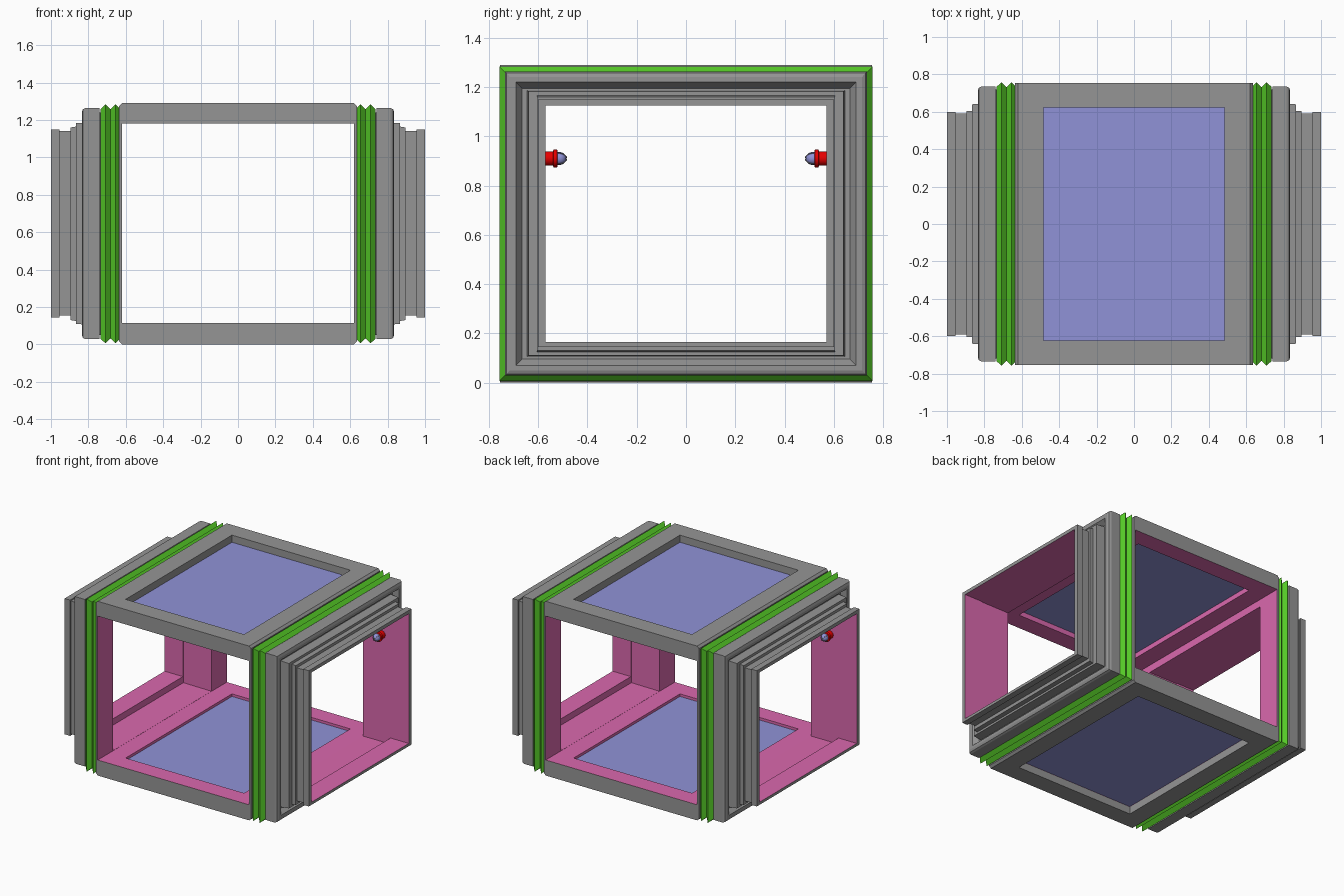
import bpy, bmesh, math
from mathutils import Matrix, Vector

if "Cube" in bpy.data.objects:
    bpy.data.objects.remove(bpy.data.objects["Cube"])


def material(name, rgb):
    m = bpy.data.materials.new(name)
    m.diffuse_color = (*rgb, 1)
    m.use_nodes = True
    m.node_tree.nodes["Principled BSDF"].inputs["Base Color"].default_value = m.diffuse_color
    return m


GREY = material("grey", (0.3, 0.3, 0.3))
GREEN = material("green", (0.09, 0.58, 0.02))
PINK = material("pink", (0.7, 0.14, 0.42))
BLUE = material("blue_glass", (0.28, 0.29, 0.68))
RED = material("red", (0.8, 0.0, 0.0))


def finish(bm, name, mats):
    bmesh.ops.recalc_face_normals(bm, faces=bm.faces[:])
    me = bpy.data.meshes.new(name)
    bm.to_mesh(me)
    bm.free()
    for m in mats:
        me.materials.append(m)
    ob = bpy.data.objects.new(name, me)
    bpy.context.collection.objects.link(ob)
    return ob


def ring(name, rects, mats, second=()):
    """Closed loop of 4-corner sections; segments listed in second use material 1."""
    bm = bmesh.new()
    loops = [[bm.verts.new(p) for p in r] for r in rects]
    for i, a in enumerate(loops):
        b = loops((i + 1) % len(loops)) if callable(loops) else loops[(i + 1) % len(loops)]
        for j in range(4):
            k = (j + 1) % 4
            f = bm.faces.new((a[j], a[k], b[k], b[j]))
            f.material_index = 1 if i in second else 0
    return finish(bm, name, mats)


def rect_x(x, hy, z0, z1):
    return [(x, -hy, z0), (x, hy, z0), (x, hy, z1), (x, -hy, z1)]


def rect_z(z, hx, hy):
    return [(-hx, -hy, z), (hx, -hy, z), (hx, hy, z), (-hx, hy, z)]


def box(name, size, loc, mat):
    bm = bmesh.new()
    bmesh.ops.create_cube(bm, size=1)
    bmesh.ops.scale(bm, vec=size, verts=bm.verts)
    bmesh.ops.translate(bm, vec=loc, verts=bm.verts)
    return finish(bm, name, [mat])


# End housings: stepped grey outside, pink lining inside
housing = [
    (.62, .755, 0, 1.29), (.635, .755, .015, 1.275), (.635, .72, .05, 1.24),
    (.74, .72, .05, 1.24), (.74, .735, .028, 1.264), (.815, .735, .028, 1.264),
    (.829, .729, .034, 1.258), (.835, .715, .05, 1.24), (.835, .69, .07, 1.22),
    (.80, .665, .095, 1.195), (.80, .645, .105, 1.187), (.865, .64, .11, 1.183),
    (.865, .605, .125, 1.165), (.895, .605, .13, 1.16), (.895, .59, .155, 1.14),
    (.955, .59, .155, 1.14), (.955, .60, .145, 1.15), (1, .60, .145, 1.15),
    (1, .57, .165, 1.125), (.85, .57, .165, 1.125), (.85, .575, .118, 1.125),
    (.62, .575, .116, 1.125)]
# Green bellows: two sharp ridges (x, inset)
bellows = [(.635, .02), (.655, 0), (.682, .026), (.709, 0), (.736, .026),
           (.736, .06), (.635, .06)]
for s, side in ((1, "right"), (-1, "left")):
    ring(side + "_housing", [rect_x(s * x, hy, a, b) for x, hy, a, b in housing],
         [GREY, PINK], range(18, 22))
    ring(side + "_bellows",
         [rect_x(s * x, .758 - d, .006 + d, 1.284 - d) for x, d in bellows], [GREEN])

# Roof and floor slabs with a window opening, pink on the inner side
HX, HY = .485, .622
for name, out, mid, inn in (("roof", 1.29, 1.235, 1.18), ("floor", 0, .055, .115)):
    ring(name + "_slab",
         [rect_z(inn, .62, .755), rect_z(out, .62, .755), rect_z(out, HX, HY),
          rect_z(mid, HX, HY), rect_z(inn, HX, HY)], [GREY, PINK], (3, 4))
box("roof_glass", (2 * HX, 2 * HY, .02), (0, 0, 1.227), BLUE)
box("floor_glass", (2 * HX, 2 * HY, .04), (0, 0, .076), BLUE)


def lathe(name, profile, frame, mat, n=24):
    bm = bmesh.new()
    vs = [bm.verts.new((r, 0, h)) for r, h in profile]
    es = [bm.edges.new(p) for p in zip(vs, vs[1:])]
    bmesh.ops.spin(bm, geom=vs + es, axis=(0, 0, 1), cent=(0, 0, 0),
                   angle=2 * math.pi, steps=n)
    bmesh.ops.remove_doubles(bm, verts=bm.verts, dist=1e-5)
    bm.transform(frame)
    ob = finish(bm, name, [mat])
    ob.data.shade_smooth()
    bpy.ops.object.select_all(action='DESELECT')
    bpy.context.view_layer.objects.active = ob
    ob.select_set(True)
    bpy.ops.object.shade_smooth_by_angle(angle=math.radians(35))
    return ob


# Wall lamps, one per end, in opposite corners
for s, side in ((1, "right"), (-1, "left")):
    frame = (Matrix.Translation((s * .775, s * .575, .91))
             @ Matrix.Rotation(s * math.pi / 2, 4, 'X'))
    lathe(side + "_lamp_base",
          [(0, 0), (.029, 0), (.029, .035), (.036, .037), (.036, .052),
           (.028, .054), (0, .054)], frame, RED)
    dome = [(.026 * math.cos(a), .062 + .026 * math.sin(a))
            for a in (i * math.pi / 16 for i in range(8))]
    lathe(side + "_lamp_bulb", [(0, .05), (.026, .05)] + dome + [(0, .088)], frame, BLUE)
    # Wire cage around the bulb
    for i in range(2):
        cu = bpy.data.curves.new(side + "_lamp_cage", 'CURVE')
        cu.dimensions = '3D'
        cu.bevel_depth = .0018
        cu.bevel_resolution = 1
        sp = cu.splines.new('POLY')
        sp.points.add(12)
        for k, p in enumerate(sp.points):
            a = k * math.pi / 12
            r, h = .031 * math.cos(a), .056 + .035 * math.sin(a)
            t = math.pi / 4 + i * math.pi / 2
            p.co = (*(frame @ Vector((r * math.cos(t), r * math.sin(t), h))), 1)
        cu.materials.append(GREY)
        ob = bpy.data.objects.new(side + "_lamp_cage", cu)
        bpy.context.collection.objects.link(ob)
